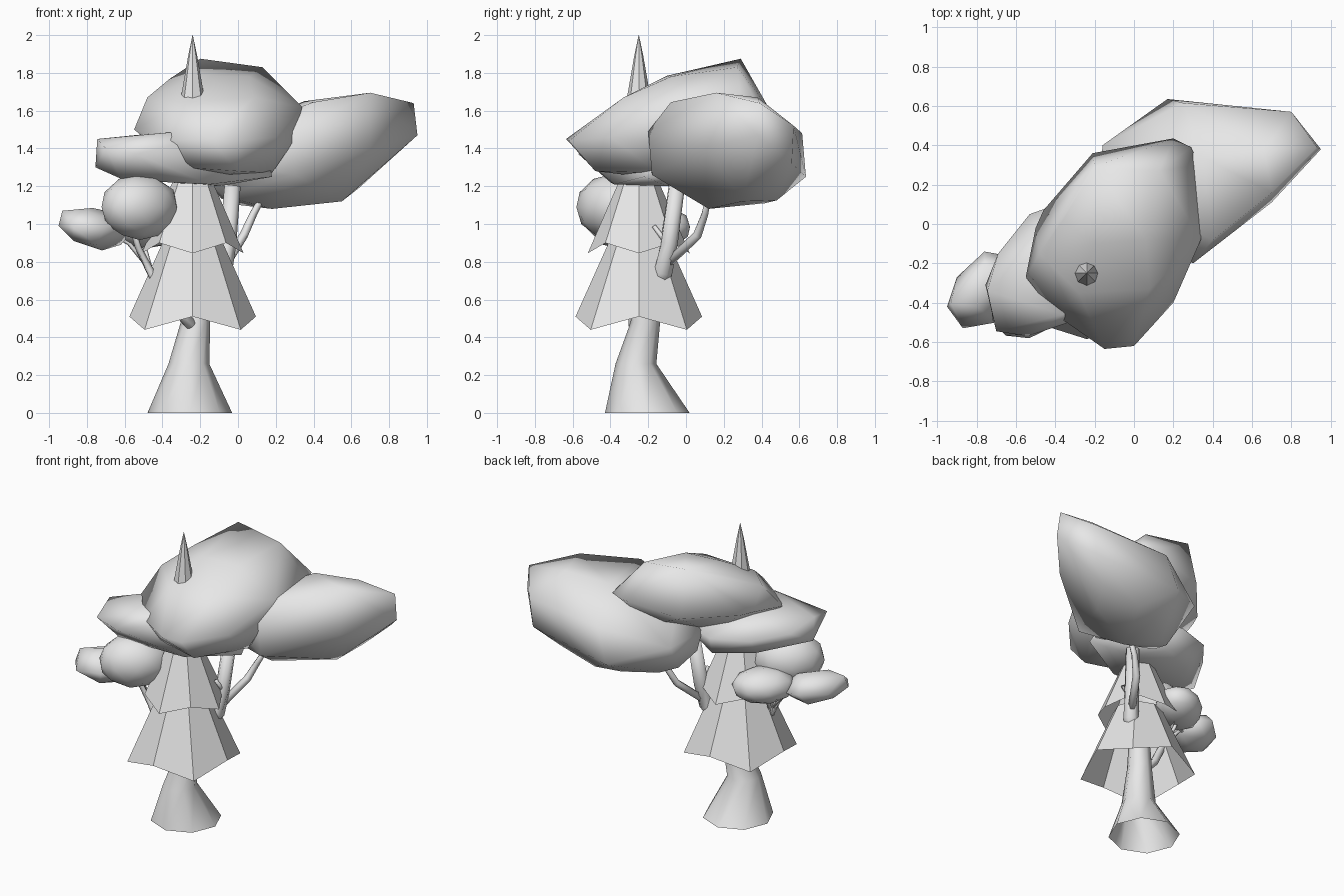
import bpy, bmesh, math
from mathutils import Vector

grey = bpy.data.materials.new("light_grey")
grey.diffuse_color = (0.8, 0.8, 0.8, 1)


def finish(name, bm, smooth=True):
    bmesh.ops.recalc_face_normals(bm, faces=bm.faces[:])
    for f in bm.faces:
        f.smooth = smooth
    me = bpy.data.meshes.new(name)
    bm.to_mesh(me)
    bm.free()
    me.materials.append(grey)
    ob = bpy.data.objects.new(name, me)
    bpy.context.collection.objects.link(ob)
    return ob


def bridge(bm, rings):
    n = len(rings[0])
    for a, b in zip(rings, rings[1:]):
        for i in range(n):
            j = (i + 1) % n
            bm.faces.new((a[i], a[j], b[j], b[i]))


def hull_crown(name, points):
    """Lumpy crown wrapped tightly around a few key points."""
    bm = bmesh.new()
    for p in points:
        bm.verts.new(p)
    bmesh.ops.convex_hull(bm, input=bm.verts[:])
    loose = [v for v in bm.verts if not v.link_faces]
    bmesh.ops.delete(bm, geom=loose, context='VERTS')
    finish(name, bm)


def round_crown(name, centre, radii, yaw):
    """Small faceted ellipsoid crown."""
    bm = bmesh.new()
    bmesh.ops.create_icosphere(bm, subdivisions=2, radius=1)
    c, s = math.cos(yaw), math.sin(yaw)
    for v in bm.verts:
        x, y, z = (v.co[k] * radii[k] for k in range(3))
        v.co = Vector(centre) + Vector((c * x - s * y, s * x + c * y, z))
    finish(name, bm)


def tube(name, path, sides=7, cap=True, upright=False):
    """Tapered tube through (x, y, z, radius) points."""
    bm = bmesh.new()
    rings = []
    for k, (x, y, z, r) in enumerate(path):
        a = Vector(path[max(k - 1, 0)][:3])
        b = Vector(path[min(k + 1, len(path) - 1)][:3])
        q = (b - a).to_track_quat('Z', 'Y')
        if upright:
            q.identity()
        ring = []
        for i in range(sides):
            t = 2 * math.pi * i / sides
            ring.append(bm.verts.new(Vector((x, y, z)) + q @ Vector((r * math.cos(t), r * math.sin(t), 0))))
        rings.append(ring)
    bridge(bm, rings)
    if cap:
        bm.faces.new(rings[0])
        bm.faces.new(rings[-1])
    finish(name, bm)


CX, CY = -0.24, -0.25


def skirt(name, profile, diag_r, diag_z, cap=False):
    """Eight-sided conifer tier; the hem zigzags on the diagonal corners."""
    bm = bmesh.new()
    rings = []
    for k, (r, z) in enumerate(profile):
        ring = []
        for i in range(8):
            t = math.pi * i / 4
            hem = k == 0 and i % 2
            rr, zz = (diag_r, diag_z) if hem else (r, z)
            ring.append(bm.verts.new((CX + rr * math.cos(t), CY + rr * math.sin(t), zz)))
        rings.append(ring)
    bridge(bm, rings)
    if cap:
        bm.faces.new(rings[0])
        bm.faces.new(rings[-1])
    finish(name, bm, False)


# Conifer tiers and the tip
skirt("lower_tier", [(0.335, 0.51), (0.16, 0.90)], 0.36, 0.44)
skirt("upper_tier", [(0.27, 0.845), (0.09, 1.26)], 0.25, 0.90)
skirt("tip", [(0.064, 1.66), (0.024, 1.89), (0.001, 2.0)], 0.064, 1.66, cap=True)

# Flared trunk, open underneath
tube("trunk", [(-0.255, -0.205, 0.0, 0.224), (-0.26, -0.265, 0.26, 0.108),
               (-0.225, -0.215, 0.48, 0.078), (-0.22, -0.21, 0.62, 0.07)],
     sides=8, cap=False, upright=True)

# Branches
tube("thick_branch", [(-0.14, -0.16, 0.66, 0.05), (-0.075, -0.12, 0.75, 0.05),
                      (-0.055, -0.09, 0.9, 0.047), (-0.03, -0.05, 1.2, 0.044)])
tube("right_branch", [(-0.07, -0.11, 0.78, 0.025), (0.03, 0.06, 0.94, 0.024),
                      (0.08, 0.10, 1.05, 0.02), (0.16, 0.13, 1.2, 0.016)], 6)
tube("right_twig", [(-0.04, -0.08, 0.87, 0.016), (-0.05, -0.17, 0.99, 0.012)], 5)
tube("left_branch", [(-0.24, -0.27, 0.46, 0.035), (-0.40, -0.28, 0.62, 0.026),
                     (-0.47, -0.28, 0.76, 0.022), (-0.53, -0.30, 0.88, 0.017),
                     (-0.57, -0.36, 1.02, 0.014)], 6)
tube("left_twig", [(-0.47, -0.28, 0.77, 0.014), (-0.58, -0.24, 0.90, 0.012),
                   (-0.70, -0.32, 0.96, 0.01)], 5)
tube("back_twig", [(-0.46, -0.28, 0.74, 0.015), (-0.49, -0.19, 0.86, 0.012),
                   (-0.50, -0.14, 0.95, 0.01)], 5)

# Main crown, rising towards the back
hull_crown("main_crown", [
    (-0.55, -0.27, 1.50), (-0.50, -0.02, 1.54), (-0.46, 0.07, 1.54), (-0.21, 0.36, 1.56),
    (0.20, 0.435, 1.62), (0.29, 0.39, 1.62), (0.33, 0.30, 1.60), (0.32, 0.07, 1.55),
    (0.34, -0.08, 1.62), (0.29, -0.18, 1.43), (0.20, -0.40, 1.46),
    (0.00, -0.62, 1.44), (-0.15, -0.635, 1.45), (-0.40, -0.46, 1.44),
    (-0.48, -0.15, 1.67), (-0.36, 0.02, 1.77), (-0.20, 0.29, 1.875), (0.13, 0.27, 1.83),
    (0.06, -0.08, 1.78), (-0.20, -0.10, 1.785), (-0.28, -0.35, 1.645), (0.08, -0.33, 1.67),
    (-0.30, -0.42, 1.30), (0.00, -0.48, 1.28), (0.18, -0.15, 1.27), (-0.10, -0.15, 1.24),
    (0.12, 0.20, 1.38), (-0.20, 0.18, 1.48)])

# Big crown on the right
hull_crown("right_crown", [
    (0.93, 0.39, 1.64), (0.95, 0.38, 1.47), (0.80, 0.57, 1.52), (0.78, 0.56, 1.32),
    (0.64, 0.46, 1.19), (0.70, 0.11, 1.40), (0.55, 0.30, 1.12), (0.18, 0.12, 1.08),
    (0.36, 0.48, 1.125), (0.20, 0.42, 1.11), (0.17, 0.635, 1.25), (0.25, 0.615, 1.48),
    (-0.16, 0.40, 1.36), (-0.17, 0.12, 1.24), (-0.09, 0.21, 1.135), (0.01, 0.28, 1.10),
    (-0.08, 0.10, 1.15), (-0.18, 0.08, 1.36),
    (0.30, -0.20, 1.49), (0.30, -0.18, 1.26), (0.40, -0.08, 1.645),
    (0.70, 0.16, 1.695), (0.35, 0.34, 1.65), (0.66, 0.38, 1.67), (0.00, 0.10, 1.50)])

# Flat crown on the left
hull_crown("left_crown", [
    (-0.755, -0.31, 1.30), (-0.745, -0.34, 1.45), (-0.70, -0.545, 1.40), (-0.54, -0.57, 1.37),
    (-0.33, -0.50, 1.42), (-0.69, -0.15, 1.39), (-0.53, 0.05, 1.37), (-0.28, 0.14, 1.36),
    (0.02, 0.02, 1.36), (0.17, -0.15, 1.31), (0.18, -0.22, 1.25), (-0.36, -0.46, 1.485),
    (-0.45, -0.10, 1.48), (-0.62, -0.42, 1.24), (-0.36, -0.40, 1.22), (-0.48, -0.08, 1.23),
    (-0.24, 0.06, 1.22), (-0.10, -0.10, 1.20), (-0.15, -0.38, 1.21)])

# Small crowns at the ends of the left branches
round_crown("front_small_crown", (-0.52, -0.385, 1.09), (0.23, 0.175, 0.175), 0.7)
hull_crown("outer_small_crown", [
    (-0.95, -0.42, 0.99), (-0.93, -0.40, 1.07), (-0.87, -0.53, 0.98), (-0.70, -0.50, 0.99),
    (-0.90, -0.27, 0.98), (-0.76, -0.14, 0.99), (-0.65, -0.16, 0.97), (-0.56, -0.26, 0.96),
    (-0.60, -0.38, 1.00), (-0.77, -0.33, 1.085), (-0.66, -0.28, 1.06), (-0.80, -0.42, 1.07),
    (-0.87, -0.37, 0.91), (-0.72, -0.32, 0.86), (-0.62, -0.27, 0.89), (-0.75, -0.44, 0.89),
    (-0.78, -0.22, 0.90), (-0.76, -0.20, 1.06)])
round_crown("back_small_crown", (-0.49, -0.15, 0.985), (0.205, 0.15, 0.115), 0.78)
